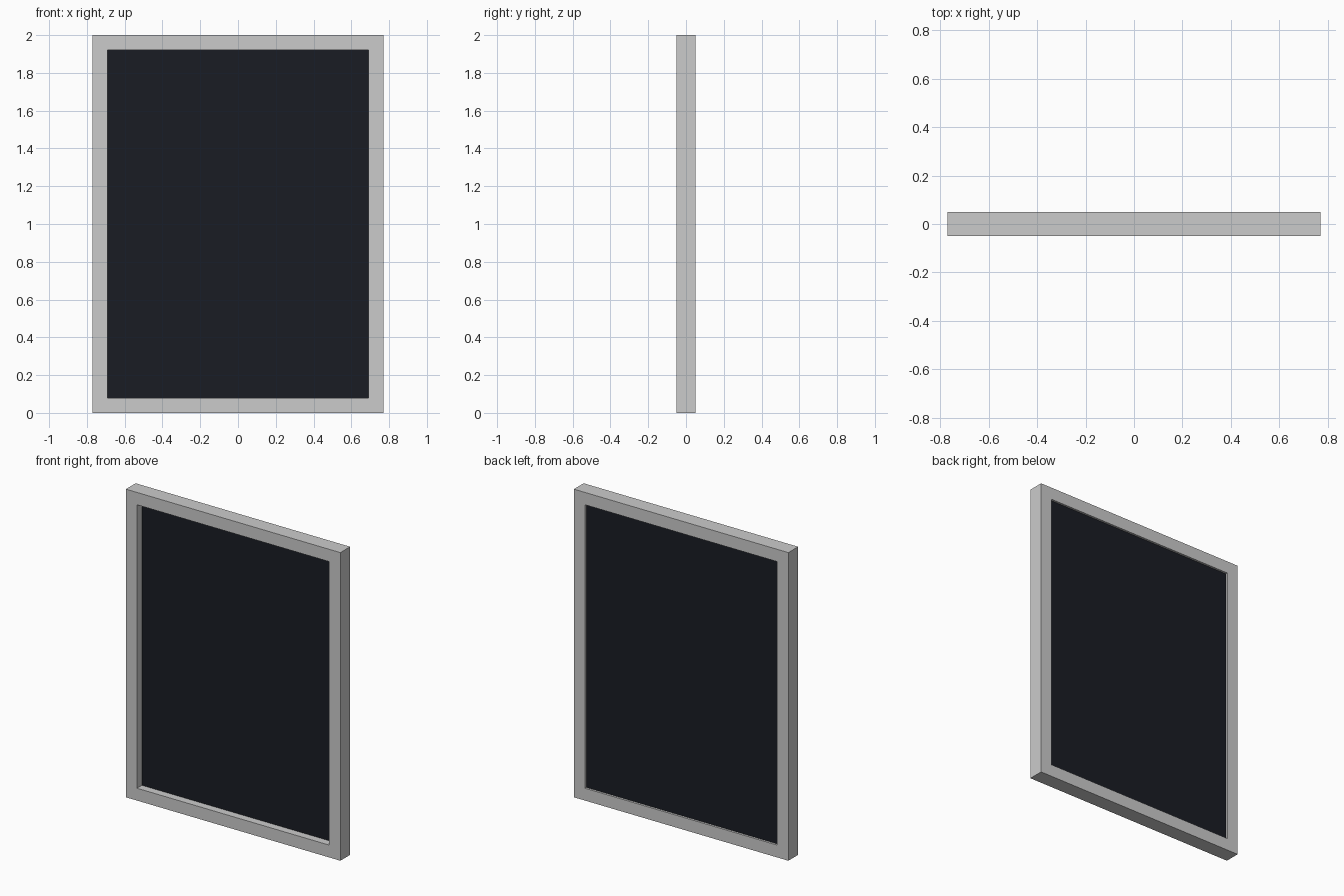
import bpy, bmesh

if "Cube" in bpy.data.objects:
    bpy.data.objects.remove(bpy.data.objects["Cube"])

W, H, D, B = 0.77, 2.0, 0.05, 0.08  # half width, height, half depth, border


def make_object(name, bm):
    bmesh.ops.recalc_face_normals(bm, faces=bm.faces[:])
    mesh = bpy.data.meshes.new(name)
    bm.to_mesh(mesh)
    bm.free()
    obj = bpy.data.objects.new(name, mesh)
    bpy.context.collection.objects.link(obj)
    return obj


def rectangle(bm, inset, y):
    x, z0, z1 = W - inset, inset, H - inset
    return [bm.verts.new((px, y, pz)) for px, pz in
            ((-x, z0), (x, z0), (x, z1), (-x, z1))]


# Surrounding frame: four rectangular loops bridged into a closed ring
bm = bmesh.new()
loops = [rectangle(bm, i, y) for i, y in ((0, -D), (0, D), (B, D), (B, -D))]
for k in range(4):
    a, b = loops[k], loops[(k + 1) % 4]
    for i in range(4):
        j = (i + 1) % 4
        bm.faces.new((a[i], a[j], b[j], b[i]))
make_object("frame", bm)

# Dark pane, set back deeper from the front than from the rear
bm = bmesh.new()
front, back = rectangle(bm, B, 0.0), rectangle(bm, B, 0.036)
bm.faces.new(front)
bm.faces.new(back[::-1])
for i in range(4):
    j = (i + 1) % 4
    bm.faces.new((front[i], front[j], back[j], back[i]))
pane = make_object("pane", bm)

dark = bpy.data.materials.new("dark_pane")
dark.diffuse_color = (0.01, 0.012, 0.017, 1)
dark.use_nodes = True
dark.node_tree.nodes["Principled BSDF"].inputs["Base Color"].default_value = dark.diffuse_color
pane.data.materials.append(dark)
